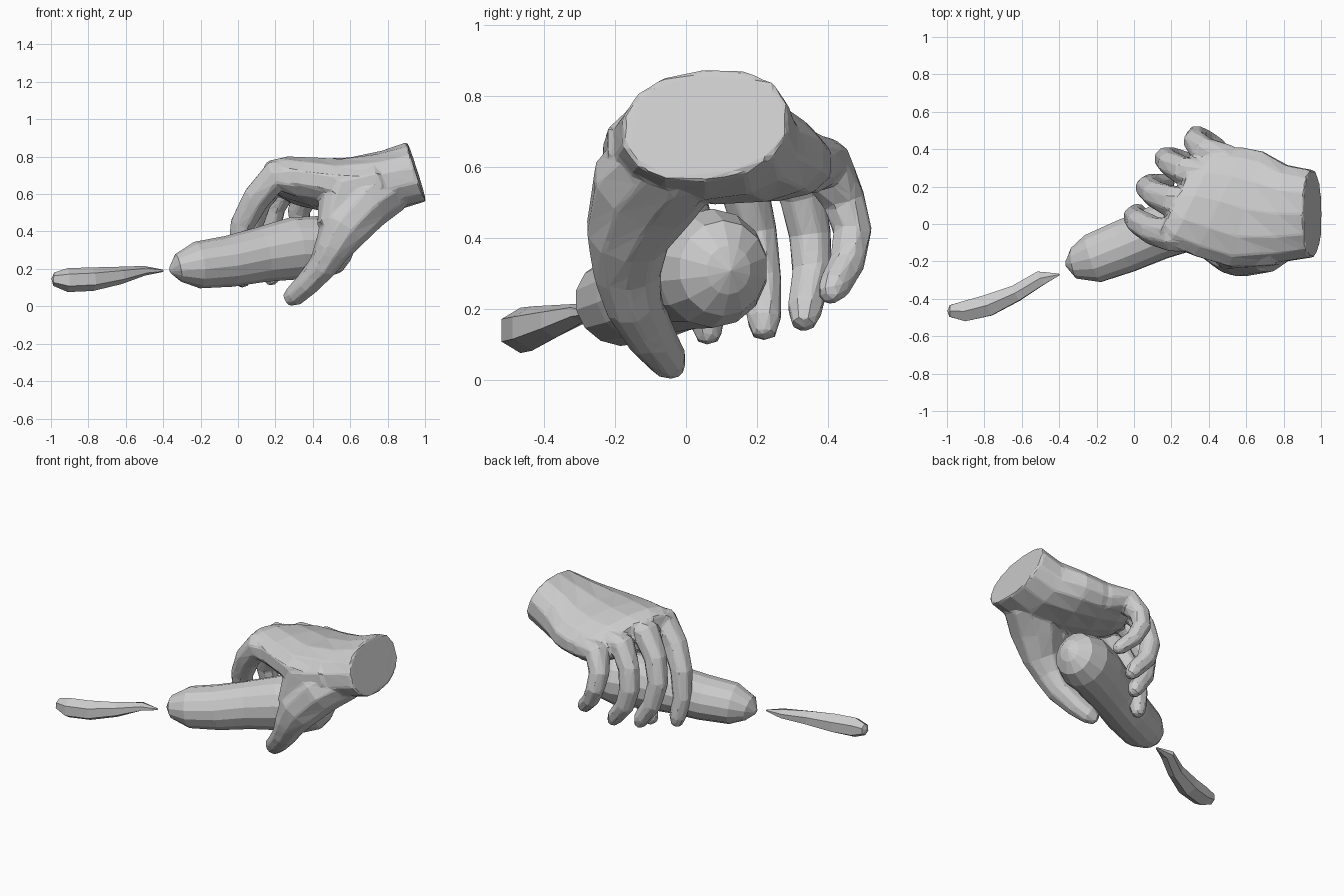
import bpy, bmesh, math
from mathutils import Vector


def loft(name, sections, sides=8, power=1.0, dome=0.35):
    """Skin elliptical rings along a path, with slightly domed ends.
    section: x, y, z, half width along y, half thickness, [slant x per y, drop z per y]"""
    pts = [Vector(s[:3]) for s in sections]
    bm = bmesh.new()
    rings, ends = [], []
    for i, s in enumerate(sections):
        t = (pts[min(i + 1, len(pts) - 1)] - pts[max(i - 1, 0)]).normalized()
        side = Vector((0, 1, 0))
        side = (side - t * side.dot(t)).normalized()
        up = t.cross(side)
        slant, drop = s[5:7] if len(s) > 5 else (0, 0)
        ring = []
        for k in range(sides):
            a = 2 * math.pi * (k + 0.5) / sides
            c, d = math.cos(a), math.sin(a)
            c = math.copysign(abs(c) ** power, c)
            d = math.copysign(abs(d) ** power, d)
            off = side * (s[3] * c) + up * (s[4] * d)
            off += Vector((slant * off.y, 0, -drop * off.y))
            ring.append(bm.verts.new(pts[i] + off))
        rings.append(ring)
        if i in (0, len(pts) - 1):
            ends.append(pts[i] + t * (dome * min(s[3], s[4]) * (1 if i else -1)))
    for r, q in zip(rings, rings[1:]):
        for k in range(sides):
            n = (k + 1) % sides
            bm.faces.new((r[k], r[n], q[n], q[k]))
    for ring, end in ((rings[0], ends[0]), (rings[-1], ends[1])):
        tip = bm.verts.new(end)
        for k in range(sides):
            bm.faces.new((ring[k], ring[(k + 1) % sides], tip))
    bmesh.ops.recalc_face_normals(bm, faces=bm.faces[:])
    mesh = bpy.data.meshes.new(name)
    bm.to_mesh(mesh)
    bm.free()
    obj = bpy.data.objects.new(name, mesh)
    bpy.context.collection.objects.link(obj)
    return obj


# Palm and flat-cut wrist
hand = loft("hand", [
    (0.955, 0.055, 0.72, 0.237, 0.167, 0, -0.08),
    (0.80, 0.055, 0.67, 0.265, 0.165),
    (0.60, 0.08, 0.645, 0.32, 0.15, 0.1, 0.05),
    (0.45, 0.12, 0.65, 0.305, 0.14, 0.2, 0.12),
    (0.31, 0.15, 0.665, 0.27, 0.12, 0.3, 0.2),
    (0.23, 0.16, 0.675, 0.21, 0.09, 0.35, 0.25),
], 14, 0.9, 0)

# Thumb with its fleshy root
parts = [loft("thumb", [
    (0.80, -0.03, 0.64, 0.155, 0.15),
    (0.67, -0.11, 0.54, 0.165, 0.15),
    (0.56, -0.165, 0.41, 0.122, 0.135),
    (0.50, -0.165, 0.30, 0.098, 0.098),
    (0.45, -0.145, 0.21, 0.084, 0.078),
    (0.365, -0.095, 0.115, 0.07, 0.065),
    (0.30, -0.05, 0.055, 0.056, 0.058),
    (0.262, -0.033, 0.033, 0.034, 0.038),
], 10)]

# Skin between thumb and palm
parts.append(loft("thumb_web", [
    (0.72, -0.05, 0.66, 0.185, 0.13),
    (0.54, -0.10, 0.60, 0.15, 0.14),
    (0.505, -0.165, 0.42, 0.09, 0.085),
], 10))

# Curled fingers: x, y, z, radius at each joint
fingers = {
    "index_finger": [
        (0.34, -0.06, 0.675, 0.10), (0.20, -0.06, 0.695, 0.092),
        (0.10, -0.035, 0.58, 0.078), (0.025, 0.01, 0.44, 0.07),
        (0.00, 0.04, 0.28, 0.059), (0.02, 0.06, 0.16, 0.052),
        (0.025, 0.065, 0.11, 0.034)],
    "middle_finger": [
        (0.34, 0.10, 0.675, 0.095), (0.20, 0.12, 0.685, 0.088),
        (0.11, 0.16, 0.56, 0.073), (0.07, 0.195, 0.42, 0.065),
        (0.10, 0.215, 0.28, 0.059), (0.17, 0.22, 0.17, 0.052),
        (0.19, 0.22, 0.125, 0.034)],
    "ring_finger": [
        (0.40, 0.26, 0.65, 0.09), (0.26, 0.285, 0.65, 0.08),
        (0.19, 0.325, 0.53, 0.068), (0.17, 0.35, 0.41, 0.064),
        (0.20, 0.355, 0.30, 0.059), (0.28, 0.335, 0.20, 0.052),
        (0.31, 0.33, 0.155, 0.034)],
    "little_finger": [
        (0.50, 0.34, 0.61, 0.09), (0.37, 0.39, 0.61, 0.08),
        (0.325, 0.445, 0.51, 0.064), (0.335, 0.47, 0.42, 0.058),
        (0.38, 0.455, 0.33, 0.052), (0.45, 0.415, 0.26, 0.047),
        (0.48, 0.40, 0.235, 0.03)],
}
for name, joints in fingers.items():
    parts.append(loft(name, [(x, y, z, r, r) for x, y, z, r in joints], 8))

# Fuse palm, thumb and fingers into one faceted hand
for obj in parts + [hand]:
    obj.select_set(True)
bpy.context.view_layer.objects.active = hand
bpy.ops.object.join()
fuse = hand.modifiers.new("fuse", 'REMESH')
fuse.mode = 'VOXEL'
fuse.voxel_size = 0.01
soften = hand.modifiers.new("soften", 'SMOOTH')
soften.iterations = 5
facet = hand.modifiers.new("facet", 'DECIMATE')
facet.ratio = 0.035

# Rounded object held in the hand
loft("held_body", [
    (-0.36, -0.21, 0.19, 0.02, 0.02),
    (-0.32, -0.21, 0.205, 0.085, 0.075),
    (-0.22, -0.185, 0.22, 0.135, 0.125),
    (-0.05, -0.12, 0.24, 0.145, 0.137),
    (0.12, -0.05, 0.275, 0.147, 0.147),
    (0.30, 0.02, 0.31, 0.162, 0.167),
    (0.45, 0.075, 0.315, 0.165, 0.168),
    (0.55, 0.105, 0.315, 0.13, 0.135),
    (0.60, 0.12, 0.31, 0.065, 0.07),
], 14)

# Loose twisted strand in front of the held object
loft("loose_strand", [
    (-0.985, -0.465, 0.145, 0.036, 0.036),
    (-0.91, -0.467, 0.14, 0.062, 0.064),
    (-0.78, -0.435, 0.145, 0.066, 0.063),
    (-0.63, -0.37, 0.165, 0.05, 0.047),
    (-0.50, -0.29, 0.19, 0.045, 0.026),
    (-0.40, -0.27, 0.19, 0.006, 0.006),
], 6)
